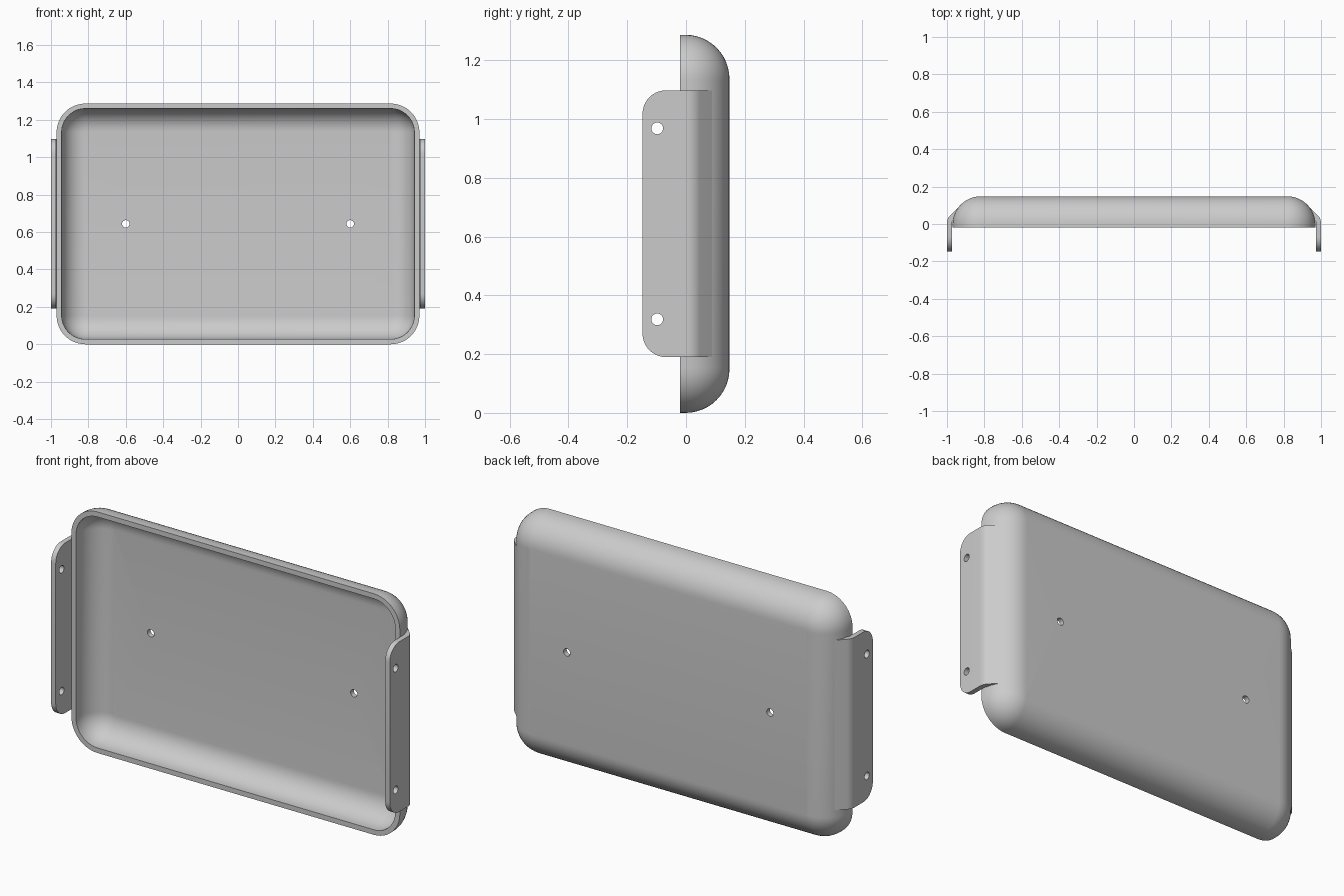
import bpy, bmesh
from math import pi, sin, cos, radians

if "Cube" in bpy.data.objects:
    bpy.data.objects.remove(bpy.data.objects["Cube"])

HALF_W, HEIGHT, FRONT, BACK = 0.97, 1.287, -0.02, 0.148
CORNER, FILLET, WALL = 0.154, 0.15, 0.027
FLANGE_FRONT, FLANGE_LOW, FLANGE_HIGH = -0.148, 0.19, 1.098
MID = HEIGHT / 2

grey = bpy.data.materials.new("light grey metal")
grey.use_nodes = True
grey.diffuse_color = (0.6, 0.6, 0.6, 1)
grey.node_tree.nodes["Principled BSDF"].inputs["Base Color"].default_value = (0.6, 0.6, 0.6, 1)


def finish(bm, name):
    bmesh.ops.recalc_face_normals(bm, faces=bm.faces)
    mesh = bpy.data.meshes.new(name)
    bm.to_mesh(mesh)
    bm.free()
    mesh.materials.append(grey)
    obj = bpy.data.objects.new(name, mesh)
    bpy.context.collection.objects.link(obj)
    return obj


def activate(obj):
    bpy.ops.object.select_all(action='DESELECT')
    obj.select_set(True)
    bpy.context.view_layer.objects.active = obj


def drill(obj, location, rotation):
    bpy.ops.mesh.primitive_cylinder_add(vertices=24, radius=0.02, depth=0.15,
                                        location=location, rotation=rotation)
    cutter = bpy.context.object
    cutter.hide_render = True
    mod = obj.modifiers.new("hole", 'BOOLEAN')
    mod.operation, mod.solver, mod.object = 'DIFFERENCE', 'EXACT', cutter
    activate(obj)
    bpy.ops.object.modifier_apply(modifier=mod.name)
    bpy.data.objects.remove(cutter)


def smooth(obj):
    activate(obj)
    bpy.ops.object.shade_smooth_by_angle(angle=radians(30))


def ring(bm, inset, y, steps=12):
    """Rounded rectangle in the XZ plane, shrunk by inset."""
    r = CORNER - inset
    verts = []
    for q, (sx, sz) in enumerate([(1, 1), (-1, 1), (-1, -1), (1, -1)]):
        for i in range(steps + 1):
            a = (q + i / steps) * pi / 2
            verts.append(bm.verts.new((sx * (HALF_W - CORNER) + r * cos(a), y,
                                       MID + sz * (MID - CORNER) + r * sin(a))))
    return verts


# Tray: inner floor up the inner wall, over the rim, down to the back
def wall_profile(inset, back):
    r = FILLET - inset
    arc = [(FILLET - r * cos(i * pi / 24), back - r + r * sin(i * pi / 24)) for i in range(13)]
    return [(inset, FRONT)] + arc


bm = bmesh.new()
profile = wall_profile(WALL, BACK - WALL)[::-1] + wall_profile(0, BACK)
rings = [ring(bm, *p) for p in profile]
for a, b in zip(rings, rings[1:]):
    for i in range(len(a)):
        j = (i + 1) % len(a)
        bm.faces.new((a[i], a[j], b[j], b[i]))
bm.faces.new(rings[0])
bm.faces.new(rings[-1])
tray = finish(bm, "tray")
for x in (-0.6, 0.6):
    drill(tray, (x, BACK, MID), (pi / 2, 0, 0))
smooth(tray)


# Side flanges: bent strip that blends into the back fillet
def bend(radius, steps=6):
    cx, cy = 0.94, 0.004
    return [(cx + radius * cos(i * pi / 4 / steps), cy + radius * sin(i * pi / 4 / steps))
            for i in range(steps + 1)]


for side, name in ((1, "left_flange"), (-1, "right_flange")):
    outer = [(1.0, FLANGE_FRONT)] + bend(0.06) + [(0.925, 0.103)]
    inner = [(0.973, FLANGE_FRONT)] + bend(0.033) + [(0.912, 0.087)]
    bm = bmesh.new()
    base = bm.faces.new([bm.verts.new((side * x, y, FLANGE_LOW)) for x, y in outer + inner[::-1]])
    out = bmesh.ops.extrude_face_region(bm, geom=[base])
    top = [v for v in out["geom"] if isinstance(v, bmesh.types.BMVert)]
    bmesh.ops.translate(bm, verts=top, vec=(0, 0, FLANGE_HIGH - FLANGE_LOW))
    tips = [e for e in bm.edges
            if all(abs(v.co.y - FLANGE_FRONT) < 1e-4 for v in e.verts)
            and abs(e.verts[0].co.z - e.verts[1].co.z) < 1e-4]
    bmesh.ops.bevel(bm, geom=tips, offset=0.08, segments=10, profile=0.5, affect='EDGES')
    flange = finish(bm, name)
    for z in (MID - 0.325, MID + 0.325):
        drill(flange, (side * 0.987, -0.098, z), (0, pi / 2, 0))
    smooth(flange)
